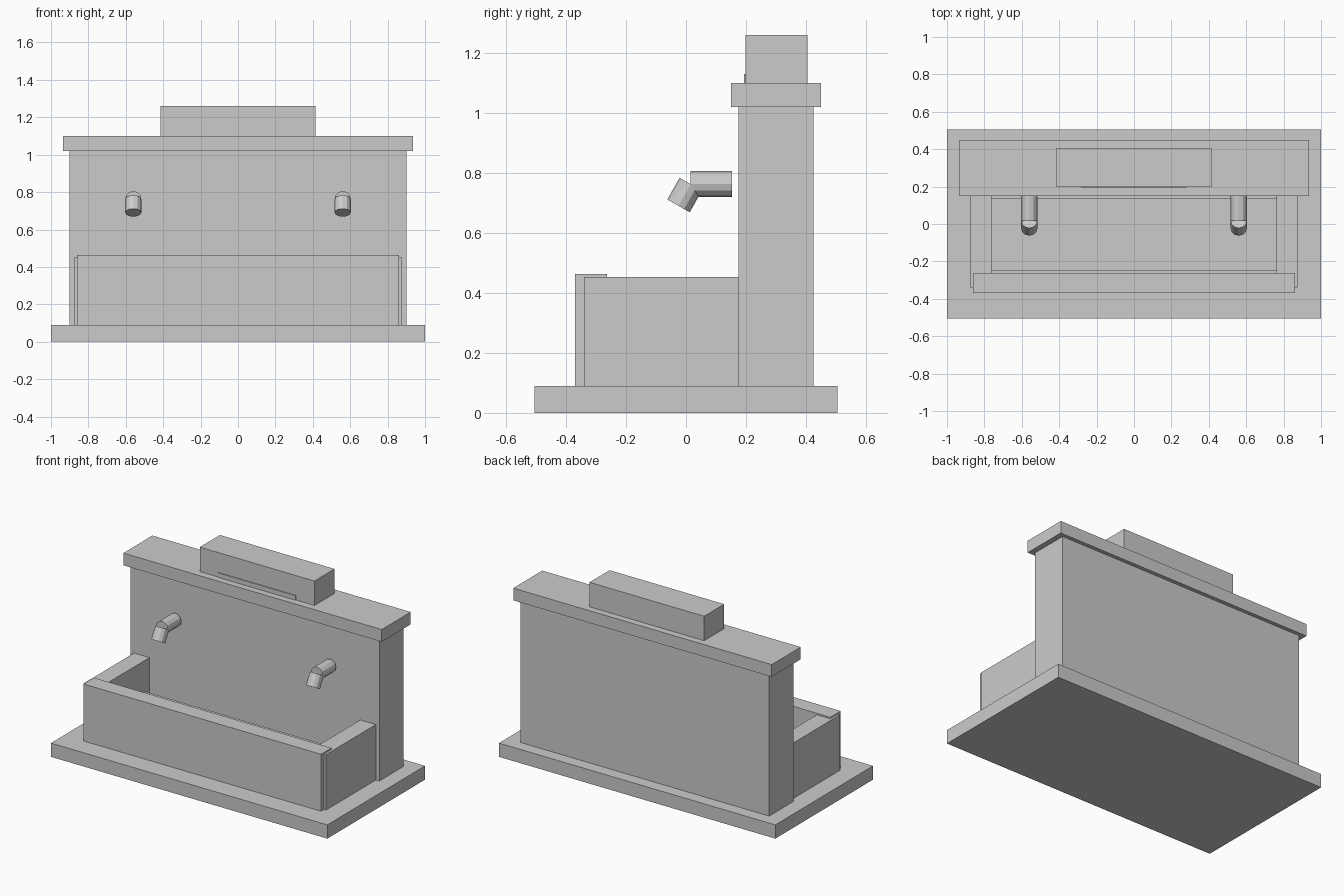
import bpy
from math import radians
from mathutils import Vector

cube = bpy.data.objects.get("Cube")
if cube:
    bpy.data.objects.remove(cube, do_unlink=True)

# One stone grey for the whole fountain
COLOUR = (0.6, 0.6, 0.6, 1)
stone = bpy.data.materials.new("stone_grey")
stone.use_nodes = True
stone.diffuse_color = COLOUR
stone.node_tree.nodes["Principled BSDF"].inputs["Base Color"].default_value = COLOUR


def finish(name):
    obj = bpy.context.object
    obj.name = obj.data.name = name
    obj.data.materials.append(stone)
    return obj


def box(name, xs, ys, zs):
    """Box spanning the given ranges."""
    spans = (xs, ys, zs)
    bpy.ops.mesh.primitive_cube_add(size=1, location=[sum(s) / 2 for s in spans])
    obj = finish(name)
    size = [s[1] - s[0] for s in spans]
    for v in obj.data.vertices:
        v.co = Vector(c * d for c, d in zip(v.co, size))
    return obj


def tube(name, start, end, radius=0.043):
    """Faceted cylinder between two points."""
    a, b = Vector(start), Vector(end)
    bpy.ops.mesh.primitive_cylinder_add(
        vertices=12, radius=radius, depth=(b - a).length, location=(a + b) / 2)
    obj = finish(name)
    obj.rotation_euler = (b - a).to_track_quat("Z", "Y").to_euler()
    return obj


def centred(half):
    return (-half, half)


# Plinth, back wall, coping and top block
box("base_slab", centred(1), centred(0.505), (0, 0.09))
box("back_wall", centred(0.90), (0.175, 0.425), (0.09, 1.02))
box("coping", centred(0.935), (0.15, 0.45), (1.02, 1.10))
box("top_block", centred(0.415), (0.198, 0.405), (1.10, 1.26))
box("top_block_plate", centred(0.28), (0.193, 0.20), (1.10, 1.13))

# Trough
box("trough_front", centred(0.86), (-0.37, -0.263), (0.09, 0.463))
box("trough_filling", centred(0.77), (-0.25, 0.135), (0.09, 0.245))

# Trough ends and spouts, one per side
for side, s in (("right", -1), ("left", 1)):
    box(f"trough_end_{side}", sorted((s * 0.763, s * 0.875)),
        (-0.34, 0.175), (0.09, 0.453))
    x = s * 0.56
    tube(f"spout_pipe_{side}", (x, 0.153, 0.763), (x, 0.015, 0.763))
    tube(f"spout_tip_{side}", (x, 0.016, 0.762), (x, -0.025, 0.69))
